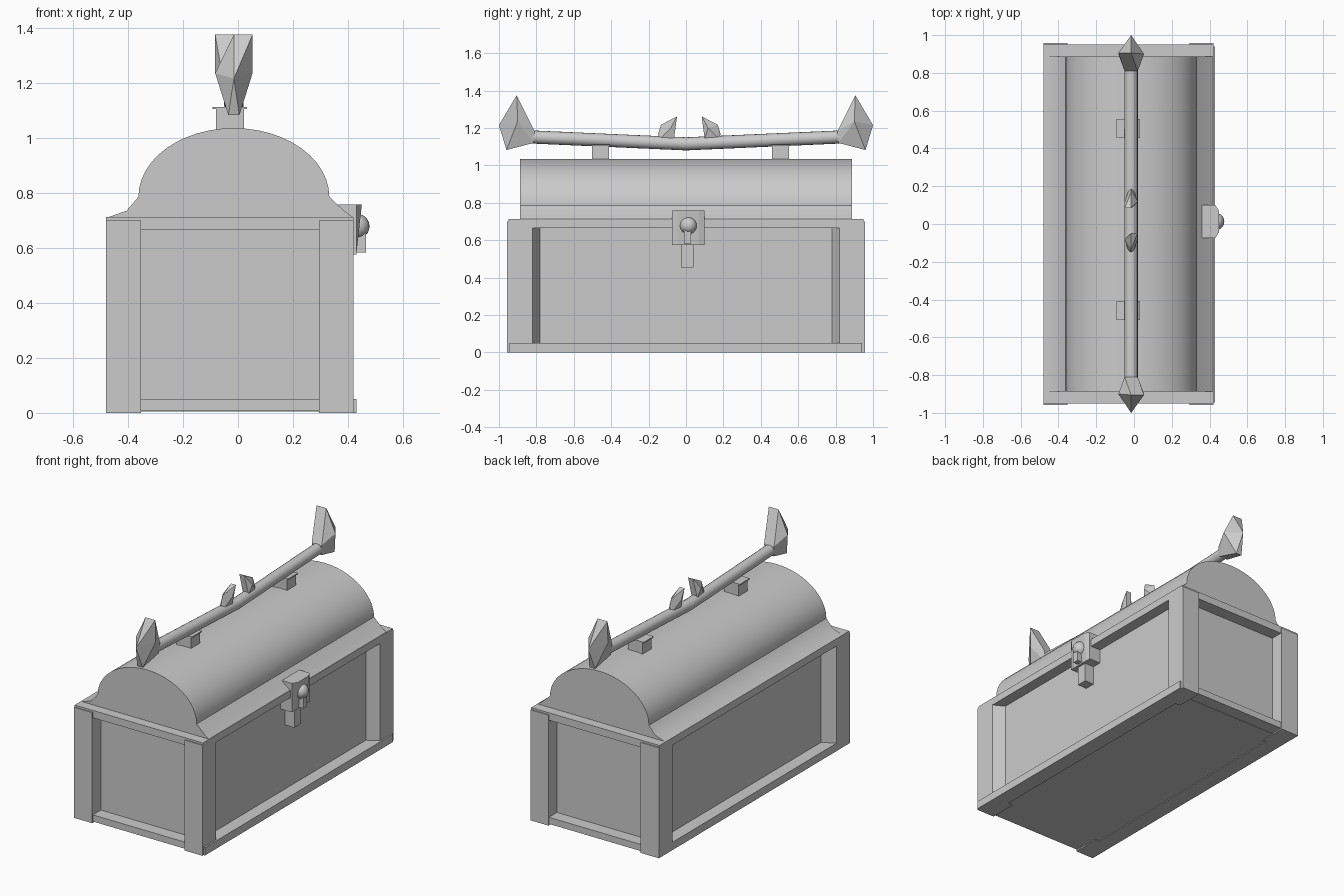
import bpy, bmesh, math
from mathutils import Vector

if "Cube" in bpy.data.objects:
    bpy.data.objects.remove(bpy.data.objects["Cube"])

CX = -0.015  # centre line of lid and handle


def make(name, bm):
    bmesh.ops.recalc_face_normals(bm, faces=bm.faces)
    me = bpy.data.meshes.new(name)
    bm.to_mesh(me)
    bm.free()
    ob = bpy.data.objects.new(name, me)
    bpy.context.collection.objects.link(ob)
    return ob


def box(name, x, y, z):
    bm = bmesh.new()
    bmesh.ops.create_cube(bm, size=1)
    for v in bm.verts:
        v.co = [r[0] if c < 0 else r[1] for c, r in zip(v.co, (x, y, z))]
    return make(name, bm)


def hull(name, pts):
    bm = bmesh.new()
    for p in pts:
        bm.verts.new(p)
    res = bmesh.ops.convex_hull(bm, input=bm.verts)
    bmesh.ops.delete(bm, geom=list({g for g in res["geom_interior"] if isinstance(g, bmesh.types.BMVert)}), context='VERTS')
    bmesh.ops.dissolve_limit(bm, angle_limit=0.01, verts=bm.verts, edges=bm.edges)
    return make(name, bm)


def prism(name, profile, lo, hi, place):
    # extrude a 2D profile between lo and hi
    bm = bmesh.new()
    a = [bm.verts.new(place(p, lo)) for p in profile]
    b = [bm.verts.new(place(p, hi)) for p in profile]
    bm.faces.new(a)
    bm.faces.new(b)
    n = len(a)
    for i in range(n):
        bm.faces.new((a[i], a[(i + 1) % n], b[(i + 1) % n], b[i]))
    return make(name, bm)


def smooth(ob, angle=30):
    bpy.ops.object.select_all(action='DESELECT')
    ob.select_set(True)
    bpy.context.view_layer.objects.active = ob
    bpy.ops.object.shade_smooth_by_angle(angle=math.radians(angle))


# chest: recessed panels, corner posts and rails
box("panel_box", (-0.40, 0.35), (-0.87, 0.87), (0.005, 0.69))
box("top_rim", (-0.48, 0.42), (-0.95, 0.95), (0.665, 0.712))
box("bottom_rail_back", (-0.48, -0.38), (-0.94, 0.94), (0.0, 0.05))
box("bottom_rail_front", (0.33, 0.43), (-0.945, 0.94), (0.0, 0.05))
for s, side in ((-1, "left"), (1, "right")):
    box("bottom_rail_" + side, (-0.40, 0.35), sorted((s * 0.85, s * 0.95)), (0.008, 0.05))
    # posts with a slanted inner face toward the long panels
    for outer, inner, end, label in ((0.42, 0.35, 0.295, "front"), (-0.48, -0.40, -0.352, "back")):
        prof = [(outer, s * 0.957), (outer, s * 0.82), (inner, s * 0.78),
                (end, s * 0.78), (end, s * 0.957)]
        prism(f"post_{label}_{side}", prof, 0, 0.70, lambda p, z: (p[0], p[1], z))

# domed lid with flared foot
arc = [(CX + 0.347 * math.cos(t), 0.785 + 0.25 * math.sin(t))
       for t in (math.pi * i / 24 for i in range(25))]
profile = [(0.42, 0.71), (0.385, 0.735)] + arc + [(-0.405, 0.735), (-0.475, 0.71)]
smooth(prism("lid", profile, -0.888, 0.888, lambda p, y: (p[0], y, p[1])))

# handle rod, slightly bent at the middle
bm = bmesh.new()
rings = []
for y, z in ((-0.83, 1.152), (0, 1.115), (0.83, 1.152)):
    rings.append([bm.verts.new((CX + 0.035 * math.cos(2 * math.pi * i / 16), y,
                                z + 0.035 * math.sin(2 * math.pi * i / 16))) for i in range(16)])
for a, b in zip(rings, rings[1:]):
    for i in range(16):
        bm.faces.new((a[i], a[(i + 1) % 16], b[(i + 1) % 16], b[i]))
bm.faces.new(rings[0])
bm.faces.new(rings[-1])
smooth(make("handle_rod", bm))

# handle mounts with thin caps
for y, label in ((-0.457, "left"), (0.505, "right")):
    box("handle_mount_" + label, (-0.08, 0.022), (y - 0.045, y + 0.045), (1.0, 1.105))
    box("mount_cap_" + label, (-0.092, 0.033), (y - 0.05, y + 0.05), (1.104, 1.111))

# faceted ends and small studs, each pair turned half a turn about the centre
end_gem = [(-0.068, 0.905, 1.375), (0.0, 0.905, 1.375),
           (-0.068, 0.90, 1.235), (0.068, 0.90, 1.235),
           (0.0, 1.0, 1.215), (-0.02, 0.96, 1.082), (0.02, 0.96, 1.082),
           (-0.035, 0.81, 1.185), (0.035, 0.81, 1.185),
           (-0.03, 0.815, 1.12), (0.03, 0.815, 1.12)]
stud = [(-0.034, 0.066, 1.262), (0.0, 0.066, 1.262),
        (-0.034, 0.10, 1.20), (0.034, 0.10, 1.20),
        (0.0, 0.152, 1.217), (0.0, 0.167, 1.167),
        (-0.02, 0.082, 1.14), (0.02, 0.082, 1.14),
        (-0.015, 0.16, 1.14), (0.015, 0.16, 1.14)]
for s, side in ((-1, "left"), (1, "right")):
    hull("handle_end_" + side, [(CX + s * x, s * y, z) for x, y, z in end_gem])
    hull("handle_stud_" + side, [(CX + s * x, 0.018 + s * y, z) for x, y, z in stud])

# clasp: lock plate, hasp, keyhole shaft and knob
plate = [(0.35, -0.075), (0.43, -0.075), (0.45, -0.045), (0.45, 0.07), (0.43, 0.10), (0.35, 0.10)]
lock = prism("lock_plate", plate, 0.575, 0.758, lambda p, z: (p[0], p[1], z))
for v in lock.data.vertices:
    if v.co.z < 0.6 and v.co.x > 0.4:
        v.co.x = 0.43
box("hasp", (0.34, 0.415), (-0.028, 0.04), (0.455, 0.58))
box("keyhole_shaft", (0.40, 0.465), (-0.01, 0.028), (0.583, 0.675))
bm = bmesh.new()
bmesh.ops.create_uvsphere(bm, u_segments=20, v_segments=12, radius=0.046)
bmesh.ops.translate(bm, verts=bm.verts, vec=Vector((0.432, 0.013, 0.678)))
smooth(make("lock_knob", bm), 60)
